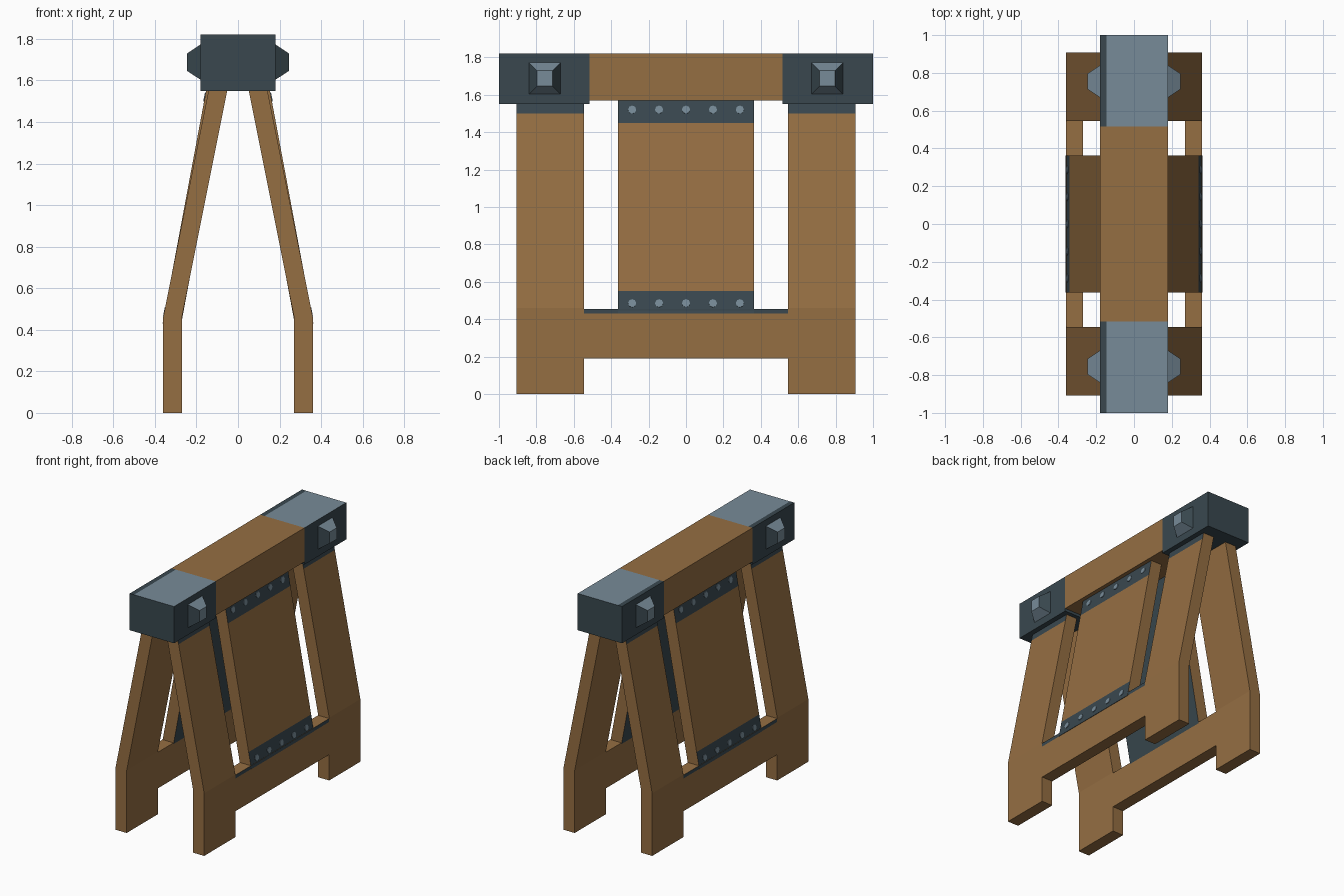
import bpy, bmesh, math
from mathutils import Vector, Matrix

if "Cube" in bpy.data.objects:
    bpy.data.objects.remove(bpy.data.objects["Cube"])


def material(name, rgb):
    m = bpy.data.materials.new(name)
    m.diffuse_color = (*rgb, 1)
    m.use_nodes = True
    m.node_tree.nodes["Principled BSDF"].inputs["Base Color"].default_value = m.diffuse_color
    return m


MATS = [material("brown wood", (0.300, 0.156, 0.055)),
        material("dark iron", (0.041, 0.064, 0.078)),
        material("light steel", (0.185, 0.258, 0.315))]
WOOD, IRON, STEEL = range(3)


def finish(name, bm, rule):
    bmesh.ops.recalc_face_normals(bm, faces=bm.faces)
    bm.normal_update()
    for f in bm.faces:
        f.material_index = rule(f.calc_center_median(), f.normal)
    me = bpy.data.meshes.new(name)
    bm.to_mesh(me)
    bm.free()
    for m in MATS:
        me.materials.append(m)
    ob = bpy.data.objects.new(name, me)
    bpy.context.collection.objects.link(ob)
    return ob


def prism(name, profile, y0, y1, rule, cuts=()):
    """Extrude an xz profile along y; cuts are (point, normal) planes for colour borders."""
    bm = bmesh.new()
    f = bm.faces.new([bm.verts.new((x, y0, z)) for x, z in profile])
    ext = bmesh.ops.extrude_face_region(bm, geom=[f])["geom"]
    bmesh.ops.translate(bm, vec=(0, y1 - y0, 0),
                        verts=[v for v in ext if isinstance(v, bmesh.types.BMVert)])
    for co, no in cuts:
        bmesh.ops.bisect_plane(bm, geom=bm.verts[:] + bm.edges[:] + bm.faces[:],
                               plane_co=co, plane_no=no)
    return finish(name, bm, rule)


def rect(x0, x1, z0, z1):
    return [(x0, z0), (x1, z0), (x1, z1), (x0, z1)]


def zcut(z):
    return ((0, 0, z), (0, 0, 1))


# top beam and its iron end caps
prism("top_beam", rect(-0.18, 0.18, 1.57, 1.82), -0.515, 0.515, lambda c, n: WOOD)
for e, end in ((-1, "front"), (1, "back")):
    prism(end + "_beam_cap", rect(-0.18, 0.18, 1.55, 1.82), *sorted((e * 0.515, e)),
          lambda c, n: STEEL if n.z > 0.5 and c.x > -0.145 else IRON,
          [((-0.145, 0, 0), (1, 0, 0))])

# panel outer slope
LOW, HIGH = Vector((0.363, 0, 0.43)), Vector((0.15, 0, 1.57))

for s, side in ((-1, "left"), (1, "right")):
    def flip(pts):
        return [(s * x, z) for x, z in pts]

    def outer(n):
        return n.x * s > 0.5

    # bent legs with an iron collar face at the top
    leg = flip([(0.27, 0), (0.36, 0), (0.36, 0.46), (0.142, 1.55), (0.052, 1.55), (0.27, 0.46)])
    for e, end in ((-1, "front"), (1, "back")):
        prism(f"{side}_{end}_leg", leg, *sorted((e * 0.545, e * 0.907)),
              lambda c, n: IRON if outer(n) and c.z > 1.5 else WOOD, [zcut(1.5)])

        # tapered square bolt heads on the caps
        bm = bmesh.new()
        bmesh.ops.create_cone(bm, cap_ends=True, segments=4, radius1=0.085 * math.sqrt(2),
                              radius2=0.042 * math.sqrt(2), depth=0.065)
        bmesh.ops.rotate(bm, verts=bm.verts, matrix=Matrix.Rotation(math.pi / 4, 3, 'Z'))
        bmesh.ops.rotate(bm, verts=bm.verts, matrix=Matrix.Rotation(s * math.pi / 2, 3, 'Y'))
        bmesh.ops.translate(bm, verts=bm.verts, vec=(s * 0.2125, e * 0.755, 1.688))
        finish(f"{side}_{end}_bolt", bm, lambda c, n: IRON if abs(n.y) > 0.5 else STEEL)

    # lower cross bar with an iron edge strip
    prism(side + "_cross_bar", flip(rect(0.27, 0.36, 0.19, 0.455)), -0.545, 0.545,
          lambda c, n: IRON if outer(n) and c.z > 0.43 else WOOD, [zcut(0.43)])

    # sloped panel: iron bands outside, iron lining inside
    def panel_rule(c, n):
        if abs(n.y) > 0.5:
            return WOOD
        return WOOD if outer(n) and 0.55 < c.z < 1.45 else IRON

    prism(side + "_panel", flip([(0.273, 0.43), (LOW.x, LOW.z), (HIGH.x, HIGH.z), (0.06, 1.57)]),
          -0.363, 0.363, panel_rule, [zcut(0.55), zcut(1.45)])

    # rows of flat rivets on the bands
    normal = Vector((s * (HIGH.z - LOW.z), 0, LOW.x - HIGH.x)).normalized()
    turn = normal.to_track_quat('Z', 'Y').to_matrix()
    bm = bmesh.new()
    for z in (0.485, 1.52):
        p = LOW.lerp(HIGH, (z - LOW.z) / (HIGH.z - LOW.z))
        for i in range(-2, 3):
            disc = bmesh.ops.create_cone(bm, cap_ends=True, segments=8, radius1=0.022,
                                         radius2=0.022, depth=0.008)["verts"]
            bmesh.ops.rotate(bm, verts=disc, matrix=turn)
            bmesh.ops.translate(bm, verts=disc, vec=(s * p.x, i * 0.144, z))
    finish(side + "_rivets", bm, lambda c, n: STEEL)
